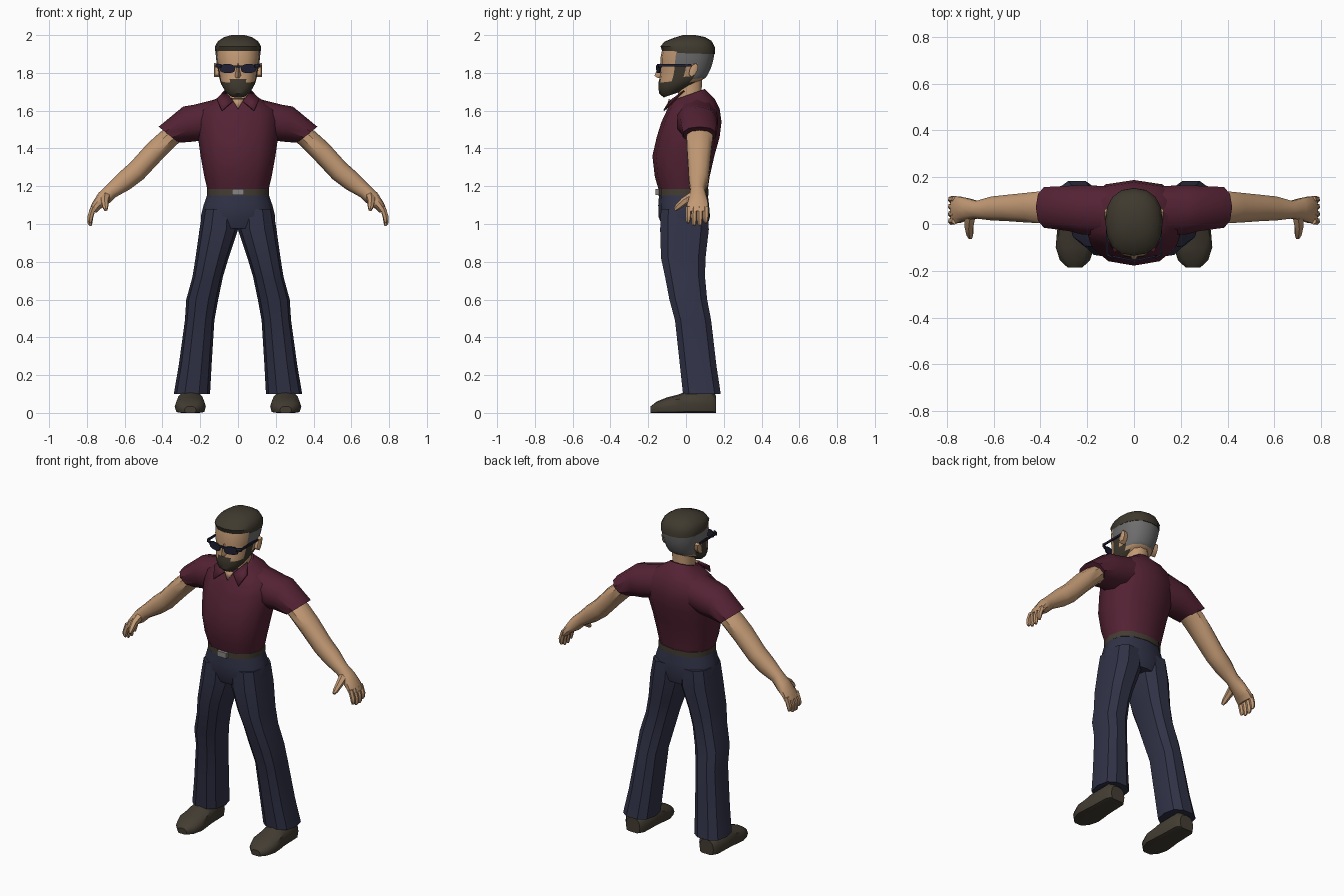
import bpy, bmesh, math
from mathutils import Vector


def mat(name, r, g, b):
    m = bpy.data.materials.new(name)
    m.diffuse_color = (r, g, b, 1)
    return m


SHIRT = mat("maroon cloth", 0.088, 0.016, 0.034)
TROUSER = mat("navy cloth", 0.030, 0.032, 0.062)
SKIN = mat("skin", 0.54, 0.32, 0.175)
HAIR = mat("dark brown hair", 0.050, 0.042, 0.028)
GREY = mat("grey hair", 0.16, 0.155, 0.155)
LEATHER = mat("brown leather", 0.056, 0.046, 0.032)
METAL = mat("buckle metal", 0.25, 0.24, 0.23)
GLASS = mat("dark glass", 0.014, 0.014, 0.034)


def ring(p, q, w, n=12, power=1.0):
    """Superellipse through opposite points p and q, with half-width vector w."""
    p, q, w = Vector(p), Vector(q), Vector(w)
    pts = []
    for k in range(n):
        a = 2 * math.pi * k / n
        c, s = math.cos(a), math.sin(a)
        c = math.copysign(abs(c) ** power, c)
        s = math.copysign(abs(s) ** power, s)
        pts.append((p + q) / 2 + (p - q) / 2 * c + w * s)
    return pts


def finish(name, bm, mats, mirror, angle=40):
    bmesh.ops.recalc_face_normals(bm, faces=bm.faces)
    me = bpy.data.meshes.new(name)
    bm.to_mesh(me)
    bm.free()
    for m in mats:
        me.materials.append(m)
    me.shade_smooth()
    me.set_sharp_from_angle(angle=math.radians(angle))
    ob = bpy.data.objects.new(name, me)
    bpy.context.collection.objects.link(ob)
    if mirror:
        ob.modifiers.new("mirror", 'MIRROR')
    return ob


def loft(name, rings, *mats, mirror=False, rule=None, angle=40):
    """Skin a list of rings, capped; rule(row, centre) picks the material."""
    bm = bmesh.new()
    vs = [[bm.verts.new(p) for p in r] for r in rings]
    n = len(vs[0])
    faces = [(-1, bm.faces.new(vs[0])), (len(vs), bm.faces.new(vs[-1]))]
    for i in range(len(vs) - 1):
        for k in range(n):
            j = (k + 1) % n
            faces.append((i, bm.faces.new((vs[i][k], vs[i][j], vs[i + 1][j], vs[i + 1][k]))))
    if rule:
        for i, f in faces:
            f.material_index = rule(i, f.calc_center_median())
    return finish(name, bm, mats, mirror, angle)


def level(rows, n=12, power=0.85):
    """Rings round the body: (half width, front y, front z, back y, back z)."""
    out = []
    for rx, y0, z0, y1, z1 in rows:
        yc, zc = (y0 + y1) / 2, (z0 + z1) / 2
        out.append(ring((rx, yc, zc), (-rx, yc, zc), (0, (y1 - y0) / 2, (z1 - z0) / 2), n, power))
    return out


def limb(rows, n=10, power=0.9):
    """Rings along a limb: (upper x, z, lower x, z, front y, back y)."""
    return [ring((a, (y0 + y1) / 2, b), (c, (y0 + y1) / 2, d), (0, (y1 - y0) / 2, 0), n, power)
            for a, b, c, d, y0, y1 in rows]


def tube(name, path, m, n=6):
    """Tapered digit along (x, y, z, radius) points."""
    d = (Vector(path[-1][:3]) - Vector(path[0][:3])).normalized()
    u = d.cross(Vector((1, 0.2, 0))).normalized()
    v = d.cross(u)
    loft(name, [ring(Vector(p[:3]) + u * p[3], Vector(p[:3]) - u * p[3], v * p[3], n)
                for p in path], m, mirror=True)


def plate(name, pts, m, thick, mirror=False):
    bm = bmesh.new()
    bm.faces.new([bm.verts.new(p) for p in pts])
    ob = finish(name, bm, [m], mirror)
    s = ob.modifiers.new("thickness", 'SOLIDIFY')
    s.thickness, s.offset = thick, 0
    return ob


def box(name, lo, hi, m, mirror=False):
    (x0, y0, z0), (x1, y1, z1) = lo, hi
    loft(name, [[(x0, y0, z), (x1, y0, z), (x1, y1, z), (x0, y1, z)] for z in (z0, z1)],
         m, mirror=mirror)


# Shirt body, sleeves, collar
loft("shirt_body", level([
    (.158, -.14, 1.165, .113, 1.165), (.178, -.165, 1.25, .125, 1.25),
    (.198, -.178, 1.36, .15, 1.36), (.212, -.155, 1.46, .178, 1.46),
    (.218, -.13, 1.54, .188, 1.54), (.205, -.102, 1.60, .178, 1.61),
    (.14, -.085, 1.635, .15, 1.665), (.085, -.075, 1.655, .115, 1.70),
    (.07, -.055, 1.66, .10, 1.715)]), SHIRT)
loft("sleeve", limb([
    (.10, 1.665, .12, 1.46, -.05, .165), (.23, 1.632, .205, 1.44, -.05, .172),
    (.29, 1.622, .25, 1.435, -.035, .168), (.42, 1.515, .315, 1.43, -.02, .162)]),
    SHIRT, mirror=True)
plate("collar_flap", [(.072, -.01, 1.705), (.026, -.085, 1.65), (.085, -.118, 1.60),
                      (.112, -.07, 1.66)], SHIRT, .008, True)
plate("open_neck", [(-.032, -.088, 1.662), (.032, -.088, 1.662), (0, -.104, 1.608)], SKIN, .006)

# Belt and buckle
loft("belt", level([(.165, -.147, z, .119, z) for z in (1.152, 1.185)]), LEATHER)
box("buckle", (-.032, -.162, 1.153), (.032, -.14, 1.186), METAL)

# Trousers: hips and flared legs
loft("trouser_hips", level([
    (.16, -.142, 1.165, .114, 1.165), (.182, -.147, 1.10, .122, 1.10),
    (.197, -.146, 1.04, .127, 1.04), (.19, -.12, .975, .11, .975)]), TROUSER)
legs = [(1.08, 0, .185, -.138, .12), (.97, 0, .204, -.142, .126), (.82, .05, .225, -.137, .108),
        (.72, .08, .241, -.115, .105), (.60, .105, .274, -.092, .116), (.49, .125, .281, -.062, .137),
        (.25, .14, .314, -.036, .165), (.10, .148, .34, -.02, .188)]
loft("trouser_leg", [ring((b, (f + k) / 2, z), (a, (f + k) / 2, z), (0, (k - f) / 2, 0), 10, .8)
                     for z, a, b, f, k in legs], TROUSER, mirror=True, angle=30)

# Shoes with flat soles
shoe = [(.16, .205, .30, .09), (.135, .185, .32, .12), (.0, .18, .325, .115), (-.04, .175, .33, .097),
        (-.10, .17, .335, .082), (-.155, .188, .317, .06), (-.187, .222, .283, .035)]
rows = [ring((b, y, h * .4), (a, y, h * .4), (0, 0, h * .6), 12, .8) for y, a, b, h in shoe]
loft("shoe", [[(p.x, p.y, max(p.z, 0)) for p in r] for r in rows], LEATHER, mirror=True)

# Arms and hands
loft("arm", limb([
    (.33, 1.54, .27, 1.46, .01, .14), (.41, 1.488, .325, 1.42, 0, .145),
    (.48, 1.425, .40, 1.345, .003, .137), (.57, 1.325, .50, 1.238, .01, .127),
    (.63, 1.272, .57, 1.185, .013, .12), (.692, 1.208, .648, 1.142, .022, .10),
    (.738, 1.165, .692, 1.10, .014, .112), (.773, 1.11, .728, 1.08, .002, .12),
    (.788, 1.07, .75, 1.06, .0, .12)]), SKIN, mirror=True)
for i, tip in enumerate((1.005, .99, .99, 1.005)):
    y = .013 + .031 * i
    tube("finger_%d" % (i + 1), [(.765, y, 1.09, .015), (.781, y - .001, 1.04, .016),
                                 (.784, y - .002, tip + .012, .013), (.782, y - .002, tip, .007)], SKIN)
tube("thumb", [(.70, .035, 1.145, .026), (.705, -.01, 1.12, .021),
               (.702, -.045, 1.09, .016), (.70, -.06, 1.075, .009)], SKIN)

# Neck and head, with beard and shaved sides coloured by region
loft("neck", level([(.068, -.06, 1.60, .09, 1.62), (.06, -.045, 1.68, .085, 1.70),
                    (.062, -.05, 1.77, .09, 1.80)], 10), SKIN)


def head_colour(i, c):
    if i == -1:
        return 1
    if i >= 3 and c.y > .035 or i >= 6 and c.y > -.06:
        return 2
    if i <= 2 and c.y < .02:
        return 1
    if i == 3 and (-.085 < c.y < .03 or abs(c.x) < .05):
        return 1
    if i in (4, 5) and -.06 < c.y < .02:
        return 1
    return 0


loft("head", level([
    (.045, -.118, 1.67, -.03, 1.70), (.073, -.142, 1.69, .03, 1.735),
    (.089, -.146, 1.72, .08, 1.76), (.096, -.146, 1.747, .105, 1.775),
    (.10, -.141, 1.768, .115, 1.79), (.105, -.137, 1.805, .13, 1.82),
    (.112, -.135, 1.845, .14, 1.85), (.117, -.135, 1.88, .148, 1.885),
    (.119, -.128, 1.915, .152, 1.915)], 16), SKIN, HAIR, GREY, rule=head_colour)
loft("hair", level([
    (.119, -.122, 1.905, .154, 1.90), (.123, -.135, 1.94, .153, 1.935),
    (.107, -.115, 1.965, .135, 1.97), (.075, -.06, 1.987, .10, 1.99),
    (.035, -.015, 2.0, .05, 2.0)], 16), HAIR)
loft("ear", [ring((x, .052, 1.852), (x, .028, 1.778), (0, s, 0), 8)
             for x, s in ((.095, .018), (.122, .022), (.127, .014))], SKIN, mirror=True)
loft("nose", [[(-w, -.12, z), (0, y, z), (w, -.12, z)] for w, y, z in
              ((.022, -.148, 1.772), (.024, -.167, 1.785), (.014, -.15, 1.825), (.01, -.138, 1.85))],
     SKIN)

# Sunglasses
loft("lens", [ring((.014, y, 1.822), (.098, y + .018, 1.824), (0, 0, .024), 10, .75)
              for y in (-.158, -.15)], GLASS, mirror=True)
box("glasses_bridge", (-.02, -.158, 1.828), (.02, -.15, 1.84), GLASS)
plate("glasses_brow", [(.09, -.145, 1.848), (.117, -.13, 1.848), (.117, -.13, 1.828),
                       (.09, -.145, 1.828)], GLASS, .008, True)
box("glasses_temple", (.111, -.132, 1.834), (.119, .03, 1.846), GLASS, True)
